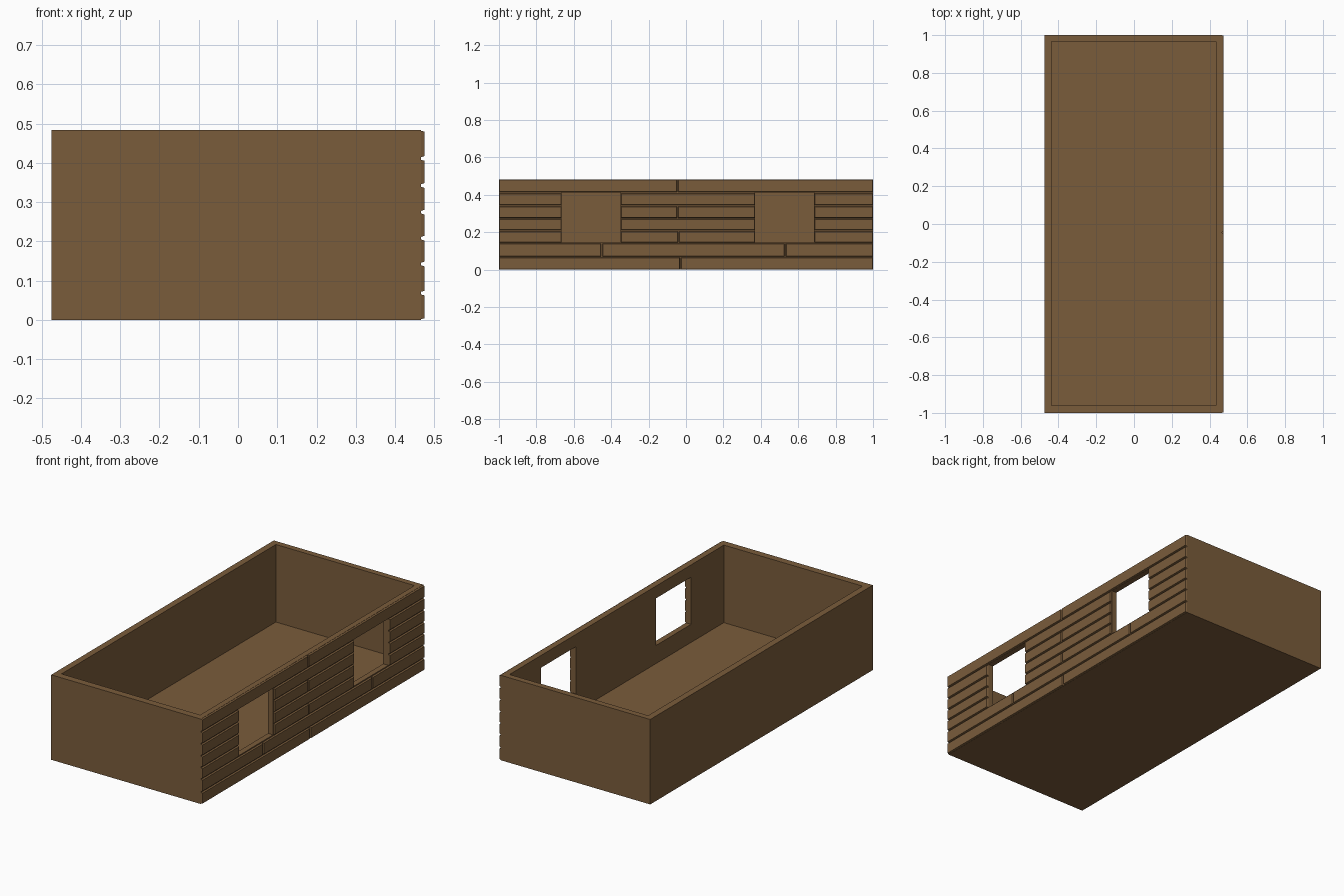
import bpy, bmesh

if "Cube" in bpy.data.objects:
    bpy.data.objects.remove(bpy.data.objects["Cube"])

wood = bpy.data.materials.new("brown_wood")
wood.diffuse_color = (0.195, 0.107, 0.044, 1)
wood.use_nodes = True
wood.node_tree.nodes["Principled BSDF"].inputs["Base Color"].default_value = wood.diffuse_color


def add_box(bm, lo, hi, taper=0.0):
    """Box between two corners; taper shrinks its +x face in y and z."""
    (x0, y0, z0), (x1, y1, z1) = lo, hi
    rings = []
    for x, t in ((x0, 0.0), (x1, taper)):
        rings.append([bm.verts.new((x, y, z)) for y, z in (
            (y0 + t, z0 + t), (y1 - t, z0 + t), (y1 - t, z1 - t), (y0 + t, z1 - t))])
    a, b = rings
    bm.faces.new(a[::-1])
    bm.faces.new(b)
    for i in range(4):
        j = (i + 1) % 4
        bm.faces.new((a[i], a[j], b[j], b[i]))


def make_object(name, boxes, taper=0.0):
    bm = bmesh.new()
    for lo, hi in boxes:
        add_box(bm, lo, hi, taper)
    bmesh.ops.recalc_face_normals(bm, faces=bm.faces)
    mesh = bpy.data.meshes.new(name)
    bm.to_mesh(mesh)
    bm.free()
    mesh.materials.append(wood)
    obj = bpy.data.objects.new(name, mesh)
    bpy.context.collection.objects.link(obj)
    return obj


def cut(target, name, lo, hi):
    cutter = make_object(name, [(lo, hi)])
    mod = target.modifiers.new(name, 'BOOLEAN')
    mod.operation = 'DIFFERENCE'
    mod.solver = 'EXACT'
    mod.object = cutter
    bpy.context.view_layer.objects.active = target
    bpy.ops.object.modifier_apply(modifier=name)
    bpy.data.objects.remove(cutter)


TOP = 0.483
FACE = 0.466
windows = [(-0.665, -0.35), (0.37, 0.685)]
WIN_Z = (0.145, 0.413)

# Open tray: four walls and a floor
shell = make_object("walls_and_floor", [((-0.475, -1, 0), (FACE, 1, TOP))])
cut(shell, "room_cutter", (-0.438, -0.96, 0.042), (0.434, 0.966, 0.6))

# Window openings through the plank side
for y0, y1 in windows:
    cut(shell, "window_cutter", (0.40, y0, WIN_Z[0]), (0.6, y1, WIN_Z[1]))

# Plank cladding: rows with joints, stopping at the windows
rows = [0, 0.068, 0.142, 0.208, 0.274, 0.342, 0.411, TOP]
joints = {0: [-0.03], 1: [-0.45, 0.53], 2: [-0.04], 4: [-0.045], 6: [-0.045]}
gap = 0.002
planks = []
for r in range(7):
    z0, z1 = rows[r], rows[r + 1]
    gaps = [(y - gap, y + gap) for y in joints.get(r, [])]
    if 2 <= r <= 5:
        gaps += windows
    start = -1.0
    for g0, g1 in sorted(gaps) + [(1.0, 1.0)]:
        low = z0 + (gap if r else 0)
        high = z1 - (gap if r < 6 else 0)
        planks.append(((FACE - 0.004, start, low), (0.475, g0, high)))
        start = g1
make_object("plank_cladding", planks, taper=0.004)
